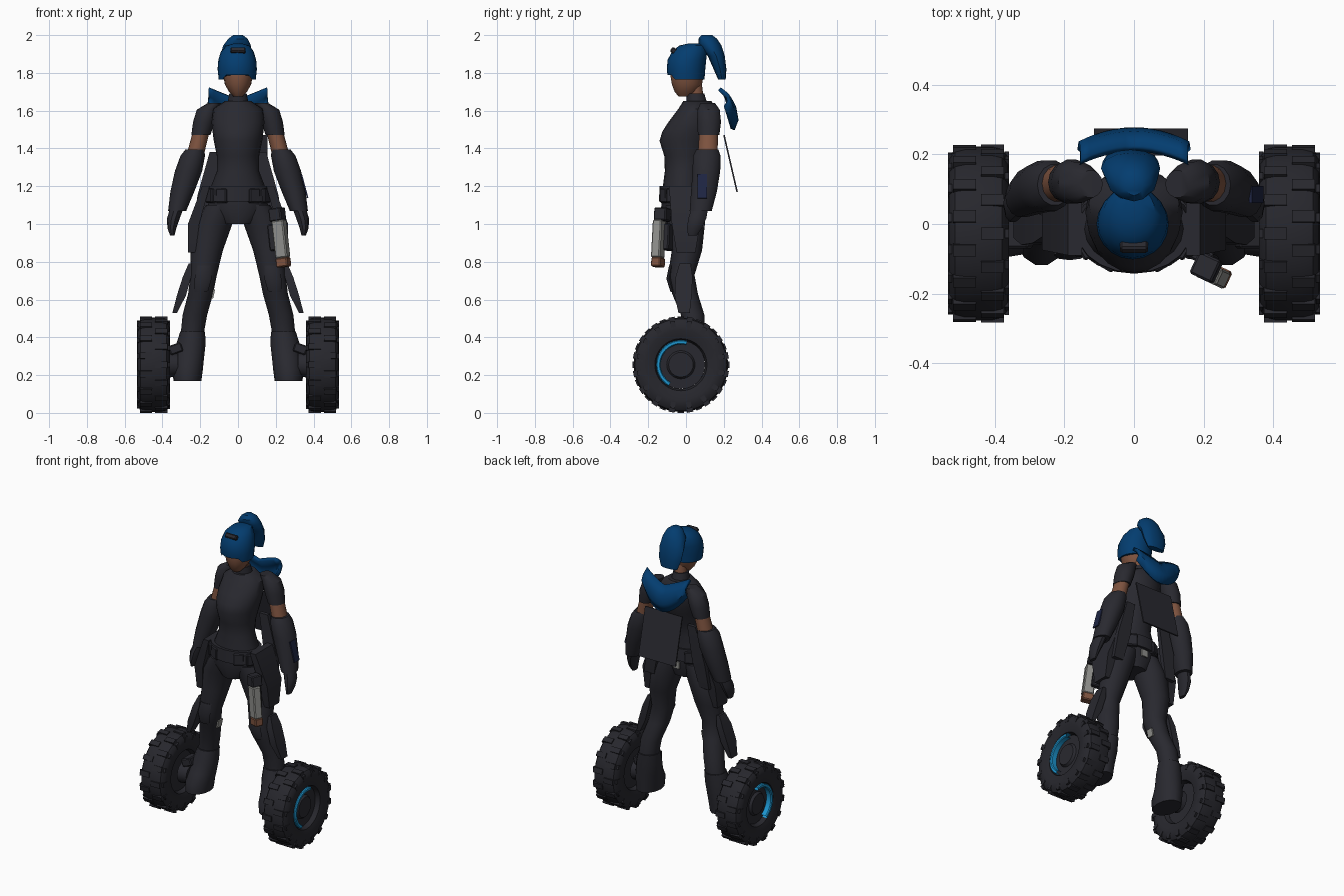
import bpy, bmesh, math
from mathutils import Vector, Matrix


def material(name, rgb):
    m = bpy.data.materials.new(name)
    m.diffuse_color = (*rgb, 1)
    return m


DARK = material("charcoal", (0.022, 0.022, 0.029))
TYRE = material("tyre black", (0.02, 0.02, 0.026))
SKIN = material("brown skin", (0.21, 0.087, 0.05))
HAIR = material("deep blue", (0.001, 0.046, 0.16))
CYAN = material("cyan", (0.012, 0.3, 0.62))
GREY = material("light grey", (0.28, 0.28, 0.265))
NAVY = material("navy", (0.013, 0.018, 0.055))


def finish(name, bm, mat, angle=40):
    bmesh.ops.recalc_face_normals(bm, faces=bm.faces)
    me = bpy.data.meshes.new(name)
    bm.to_mesh(me)
    bm.free()
    me.materials.append(mat)
    ob = bpy.data.objects.new(name, me)
    bpy.context.collection.objects.link(ob)
    bpy.ops.object.select_all(action='DESELECT')
    ob.select_set(True)
    bpy.context.view_layer.objects.active = ob
    bpy.ops.object.shade_smooth_by_angle(angle=math.radians(angle))
    return ob


def bridge(bm, loops, closed):
    n = len(loops[0])
    for a, b in zip(loops, loops[1:]):
        for i in range(n if closed else n - 1):
            j = (i + 1) % n
            bm.faces.new((a[i], a[j], b[j], b[i]))


def loft(name, rings, mat, n=14, s=1):
    """Skin through level rings (x, y, z, rx, ry); n=4 gives a square section."""
    bm = bmesh.new()
    k, ph = (math.sqrt(2), math.pi / 4) if n == 4 else (1, 0)
    loops = [[bm.verts.new((s * x + k * rx * math.cos(ph + math.tau * i / n),
                            y + k * ry * math.sin(ph + math.tau * i / n), z))
              for i in range(n)] for x, y, z, rx, ry in rings]
    bridge(bm, loops, True)
    bm.faces.new(loops[0])
    bm.faces.new(loops[-1])
    return finish(name, bm, mat)


def box(name, centre, size, mat, rot=(0, 0, 0), bevel=0.006):
    bm = bmesh.new()
    bmesh.ops.create_cube(bm, size=1)
    bmesh.ops.scale(bm, vec=size, verts=bm.verts)
    if bevel:
        bmesh.ops.bevel(bm, geom=bm.edges[:], offset=bevel, segments=1, affect='EDGES')
    for axis, a in zip('XYZ', rot):
        bmesh.ops.rotate(bm, matrix=Matrix.Rotation(math.radians(a), 3, axis), verts=bm.verts)
    bmesh.ops.translate(bm, vec=centre, verts=bm.verts)
    return finish(name, bm, mat, 30)


def revolve(name, profile, centre, mat, s=1, n=36, start=0, sweep=360):
    """Turn a profile of (x, radius) around the wheel axle."""
    bm = bmesh.new()
    cx, cy, cz = centre
    full = sweep == 360
    loops = []
    for x, r in profile:
        ang = [math.radians(start + sweep * i / (n if full else n - 1)) for i in range(n)]
        loops.append([bm.verts.new((s * (cx + x), cy + r * math.cos(a), cz + r * math.sin(a)))
                      for a in ang])
    bridge(bm, loops, full)
    bmesh.ops.remove_doubles(bm, verts=bm.verts, dist=1e-5)
    return finish(name, bm, mat, 35)


# Torso, belt and collar
loft("torso", [(0, -.02, 1.0, .08, .09), (0, -.02, 1.08, .16, .112), (0, -.015, 1.18, .15, .11),
               (0, -.012, 1.28, .112, .1), (0, -.005, 1.36, .112, .11),
               (0, .0, 1.44, .128, .14), (0, .015, 1.49, .135, .14), (0, .035, 1.54, .14, .128),
               (0, .06, 1.61, .13, .1), (0, .06, 1.65, .07, .075)], DARK, 20)
loft("belt", [(0, -.018, 1.12, .178, .125), (0, -.018, 1.2, .165, .122)], DARK, 20)
for a in (-150, -120, -60, -30, 60, 120):
    t = math.radians(a)
    box("belt_pouch", (.165 * math.cos(t), -.015 + .11 * math.sin(t), 1.15),
        (.035, .065, .075), DARK, (0, 0, a))
loft("collar", [(0, .06, 1.62, .06, .06), (0, .05, 1.69, .046, .048)], DARK)

# Head
loft("neck", [(0, .06, 1.64, .038, .038), (0, .045, 1.74, .036, .04)], SKIN)
loft("face", [(0, -.005, 1.675, .024, .034), (0, .0, 1.7, .048, .06), (0, .005, 1.74, .07, .08),
              (0, .005, 1.8, .08, .09), (0, .02, 1.88, .07, .08)], SKIN, 16)
hair = loft("hair_cap", [(-.004, .0, 1.765, .098, .098), (-.004, .0, 1.82, .104, .102),
                         (-.004, .005, 1.87, .1, .102), (-.004, .02, 1.915, .086, .092),
                         (0, .035, 1.945, .06, .07), (0, .045, 1.955, .025, .035)], HAIR, 20)
for v in hair.data.vertices:  # lift the fringe above the face
    if v.co.z < 1.77 and v.co.y < 0 and abs(v.co.x) < .07:
        v.co.z = 1.79
box("goggles", (0, -.066, 1.918), (.08, .03, .03), DARK, (-35, 0, 0))

# Hair gathered high, with a fan of loose ends behind the shoulders
loft("ponytail", [(-.01, .19, 1.765, .06, .02), (-.01, .18, 1.82, .08, .034),
                  (-.01, .16, 1.89, .085, .045), (-.005, .128, 1.945, .073, .06),
                  (0, .115, 1.98, .052, .05), (0, .11, 2.0, .025, .028)], HAIR, 12)
bm = bmesh.new()
rows = []
for k in range(4):
    v = k / 3
    row = []
    for i in range(13):
        t = (i - 6) / 6
        lo, hi = 1.5 + .12 * t * t, 1.655 + .06 * abs(t)
        bulge = .035 * math.sin(v * math.pi)
        row.append(bm.verts.new((.155 * t, .232 + bulge - .04 * t * t - .03 * (v - .5),
                                 lo + (hi - lo) * v)))
    rows.append(row)
bridge(bm, rows, False)
fan = finish("hair_fan", bm, HAIR)
mod = fan.modifiers.new("thickness", 'SOLIDIFY')
mod.thickness = .022
mod.offset = 0

# Thin back plate and the small badge below it
box("back_plate", (.02, .236, 1.32), (.27, .008, .31), DARK, (13, 0, 0), 0)
box("back_badge", (0, .098, 1.085), (.045, .009, .045), GREY, (0, 0, 0), 0)

# Limbs and wheels, both sides
for s in (1, -1):
    side = "right" if s > 0 else "left"
    loft(side + "_shoulder", [(.125, .115, 1.64, .035, .04), (.16, .12, 1.605, .058, .06),
                              (.18, .122, 1.54, .058, .065), (.197, .12, 1.47, .05, .058)],
         DARK, 14, s)
    loft(side + "_upper_arm", [(.192, .12, 1.5, .044, .05), (.228, .115, 1.36, .046, .054)],
         SKIN, 14, s)
    loft(side + "_forearm", [(.228, .113, 1.395, .05, .06), (.24, .11, 1.36, .065, .075),
                             (.262, .108, 1.28, .072, .075), (.295, .095, 1.17, .063, .07),
                             (.322, .078, 1.07, .048, .06)], DARK, 14, s)
    loft(side + "_hand", [(.322, .075, 1.09, .035, .045), (.342, .06, 1.03, .034, .05),
                          (.35, .045, .98, .024, .042), (.348, .035, .94, .012, .025)],
         DARK, 10, s)
    loft(side + "_leg", [(.085, -.01, 1.1, .085, .1), (.13, .0, 1.0, .1, .1),
                         (.165, .005, .86, .085, .08), (.182, -.025, .73, .07, .07),
                         (.198, -.005, .63, .066, .068), (.228, .035, .52, .065, .062),
                         (.245, .04, .4, .06, .06)], DARK, 16, s)
    loft(side + "_boot", [(.24, .038, .43, .066, .07), (.25, .025, .36, .078, .08),
                          (.26, .01, .29, .08, .09), (.266, -.012, .23, .08, .108),
                          (.268, -.015, .17, .074, .105)], DARK, 14, s)
    loft(side + "_knee_pad", [(.195, -.07, .64, .035, .012), (.185, -.09, .71, .045, .014),
                              (.178, -.078, .78, .038, .012)], DARK, 8, s)
    loft(side + "_hip_flap", [(.245, .0, .85, .02, .05), (.235, .0, 1.0, .03, .075),
                              (.17, .0, 1.2, .02, .09)], DARK, 4, s)
    loft(side + "_coat_tail", [(.2, .085, .98, .035, .012), (.17, .1, 1.15, .045, .014),
                               (.12, .105, 1.38, .03, .012)], DARK, 4, s)
    loft(side + "_shin_fin", [(.335, -.01, .53, .012, .03), (.3, -.015, .62, .024, .045),
                              (.27, -.01, .72, .022, .045), (.25, -.005, .79, .012, .03)],
         DARK, 4, s)

    # Axle bracket, tyre, rim and light
    hub = (.447, -.027, .255)
    revolve(side + "_axle", [(-.13, 0), (-.13, .06), (-.07, .07), (-.07, 0)], hub, DARK, s, 16)
    box(side + "_axle_bracket", (s * .33, -.02, .34), (.07, .1, .05), DARK, (0, s * 20, 0))
    revolve(side + "_tyre", [(-.045, .128), (-.074, .138), (-.088, .185), (-.085, .22),
                             (-.068, .243), (-.04, .25), (.04, .25), (.068, .243), (.085, .22),
                             (.088, .185), (.074, .138), (.045, .128)], hub, TYRE, s, 40)
    revolve(side + "_rim", [(-.045, 0), (-.045, .128), (.045, .128), (.045, .075),
                            (.06, .065), (.06, 0)], hub, DARK, s, 28)
    revolve(side + "_light_arc", [(.045, .108), (.076, .108), (.082, .113), (.082, .126),
                                  (.076, .131), (.045, .128)], hub, CYAN, s, 20, 75, 165)

    # Staggered shallow tread blocks
    bm = bmesh.new()
    for i in range(32):
        a = math.tau * i / 32
        off = .04 if i % 2 else -.04
        for x, r, size in ((off, .246, (.066, .034, .02)),
                           (math.copysign(.082, off), .218, (.012, .026, .034))):
            m = (Matrix.Translation(Vector((s * hub[0], hub[1], hub[2])))
                 @ Matrix.Rotation(a, 4, 'X') @ Matrix.Translation((s * x, 0, r))
                 @ Matrix.Diagonal((*size, 1)))
            bmesh.ops.create_cube(bm, size=1, matrix=m)
    finish(side + "_tread", bm, TYRE, 30)

# Forearm patch and sidearm strapped to the +x thigh
box("forearm_patch", (.352, .085, 1.2), (.008, .05, .13), NAVY, (0, -15, 0), 0)
tilt = (0, -7, -25)
box("holster_top", (.208, -.125, 1.05), (.07, .07, .07), DARK, tilt)
box("sidearm", (.227, -.145, .92), (.068, .052, .2), GREY, tilt)
box("sidearm_grip", (.24, -.148, .797), (.068, .054, .05), SKIN, tilt)
box("holster_strap", (.2, -.095, .93), (.07, .04, .14), DARK, tilt)
# Small badge on the inside of the -x knee
box("knee_badge", (-.131, -.005, .63), (.009, .045, .05), GREY, (0, 12, 0), 0)
